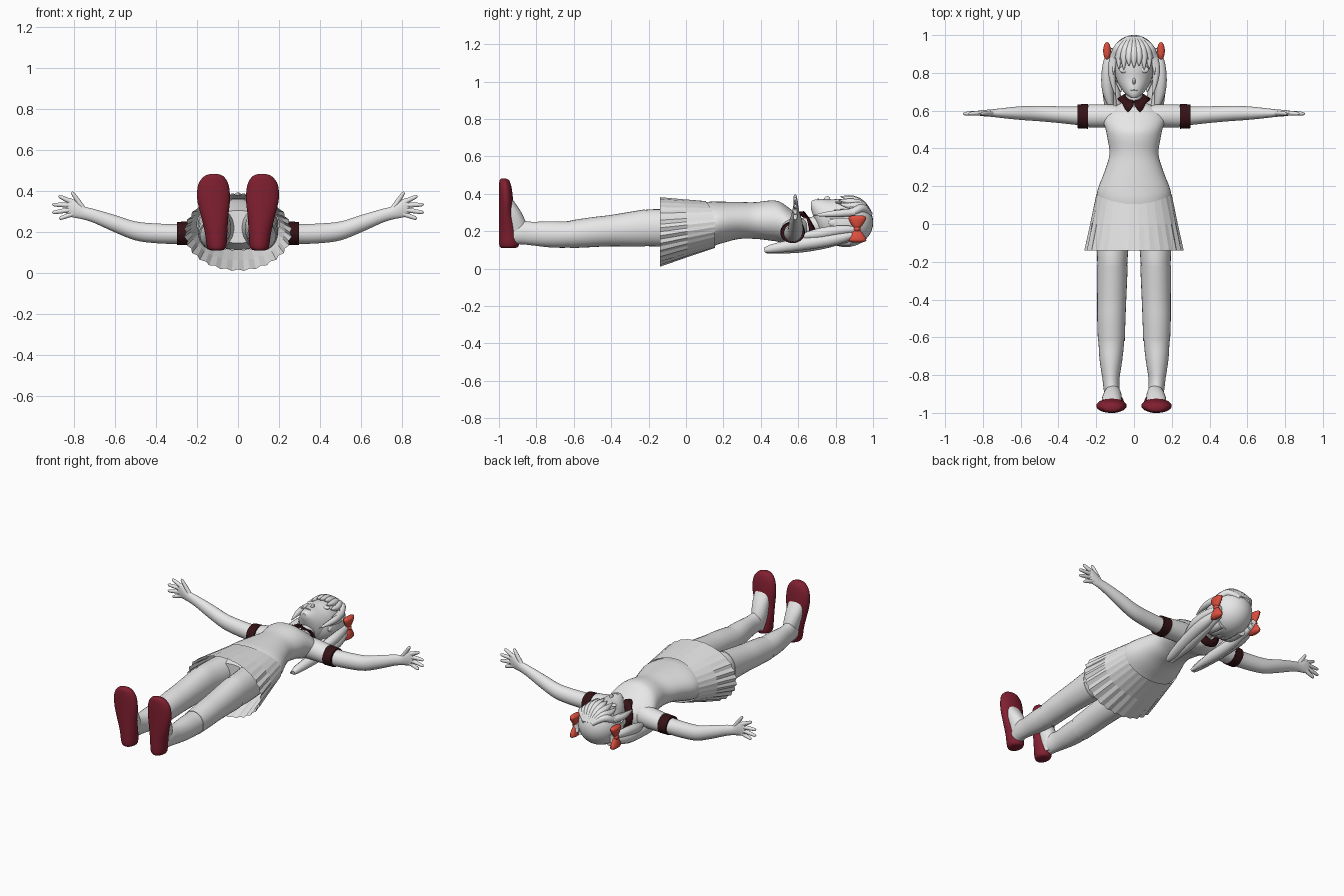
import bpy, bmesh, math
from mathutils import Vector

if "Cube" in bpy.data.objects:
    bpy.data.objects.remove(bpy.data.objects["Cube"])


def material(name, rgb):
    m = bpy.data.materials.new(name)
    m.diffuse_color = (*rgb, 1)
    m.use_nodes = True
    m.node_tree.nodes["Principled BSDF"].inputs["Base Color"].default_value = m.diffuse_color
    return m


GREY = material("light grey", (0.8, 0.8, 0.8))
SHOE = material("dark red", (0.22, 0.014, 0.03))
TRIM = material("dark maroon", (0.035, 0.006, 0.008))
BOW = material("bright red", (0.75, 0.08, 0.05))


def finish(name, bm, mat, mirror=False, angle=40):
    bmesh.ops.recalc_face_normals(bm, faces=bm.faces)
    me = bpy.data.meshes.new(name)
    bm.to_mesh(me)
    bm.free()
    me.materials.append(mat)
    me.shade_smooth()
    me.set_sharp_from_angle(angle=math.radians(angle))
    ob = bpy.data.objects.new(name, me)
    bpy.context.collection.objects.link(ob)
    if mirror:
        ob.modifiers.new("Mirror", 'MIRROR').use_mirror_merge = False
    return ob


def spline(rows, steps):
    """Catmull-Rom interpolation of tuples."""
    out = []
    for i in range(len(rows) - 1):
        a, b, c, d = (rows[max(i - 1, 0)], rows[i], rows[i + 1],
                      rows[min(i + 2, len(rows) - 1)])
        for s in range(steps):
            t = s / steps
            out.append([0.5 * (2 * q + (r - p) * t + (2 * p - 5 * q + 4 * r - w) * t * t
                               + (3 * q - p - 3 * r + w) * t ** 3)
                        for p, q, r, w in zip(a, b, c, d)])
    return out + [list(rows[-1])]


def loft(name, axis, rows, mat=GREY, mirror=False, n=28, steps=4):
    """Skin ellipses along an axis; row = (position, centre, radius, centre, radius)."""
    bm = bmesh.new()
    rings = []
    for t, c1, r1, c2, r2 in spline(rows, steps):
        ring = []
        for k in range(n):
            a = 2 * math.pi * k / n
            co = [c1 + r1 * math.cos(a), c2 + r2 * math.sin(a)]
            co.insert("xyz".index(axis), t)
            ring.append(bm.verts.new(co))
        rings.append(ring)
    for r, s in zip(rings, rings[1:]):
        for k in range(n):
            bm.faces.new((r[k], r[(k + 1) % n], s[(k + 1) % n], s[k]))
    bm.faces.new(rings[0])
    bm.faces.new(rings[-1])
    return finish(name, bm, mat, mirror)


def strand(name, pts, mat=GREY, mirror=False, n=10):
    """Tapered round tube along points (x, y, z, radius)."""
    path = spline(pts, 4)
    bm = bmesh.new()
    rings = []
    for i, p in enumerate(path):
        d = Vector(path[min(i + 1, len(path) - 1)][:3]) - Vector(path[max(i - 1, 0)][:3])
        rot = d.to_track_quat('Z', 'Y')
        rings.append([bm.verts.new(Vector(p[:3]) + rot @ Vector(
            (p[3] * math.cos(2 * math.pi * k / n), p[3] * math.sin(2 * math.pi * k / n), 0)))
            for k in range(n)])
    for r, s in zip(rings, rings[1:]):
        for k in range(n):
            bm.faces.new((r[k], r[(k + 1) % n], s[(k + 1) % n], s[k]))
    bm.faces.new(rings[0])
    bm.faces.new(rings[-1])
    return finish(name, bm, mat, mirror)


def ball(name, loc, rad, mat=GREY, mirror=False, cut=None):
    bm = bmesh.new()
    bmesh.ops.create_uvsphere(bm, u_segments=32, v_segments=20, radius=1)
    for v in bm.verts:
        v.co = [c + r * q for c, r, q in zip(loc, rad, v.co)]
    if cut:
        bmesh.ops.delete(bm, geom=[f for f in bm.faces if cut(f.calc_center_median())],
                         context='FACES')
    return finish(name, bm, mat, mirror)


# Torso and neck
loft("torso", 'y', [
    (-.05, 0, .13, .225, .08), (.05, 0, .18, .23, .112), (.12, 0, .195, .235, .122),
    (.18, 0, .193, .245, .113), (.28, 0, .155, .257, .099), (.37, 0, .13, .257, .098),
    (.45, 0, .14, .257, .107), (.5, 0, .15, .25, .108), (.55, 0, .165, .225, .1),
    (.59, 0, .155, .21, .085), (.62, 0, .11, .2, .07), (.645, 0, .055, .2, .06)], n=40)
loft("neck", 'y', [(.6, 0, .05, .215, .055), (.66, 0, .045, .225, .05), (.75, 0, .045, .235, .055)])

# Pleated skirt, flat faced, open at the hem
bm = bmesh.new()
rings = []
N = 56
for t in (0, .5, 1):
    ring = []
    for k in range(N):
        a = 2 * math.pi * k / N
        s = math.sin(a)
        amp = .035 if s < .6 else .012
        f = 1 + t * amp * (0.5 if k % 2 else -0.8)
        ring.append(bm.verts.new((
            (.2 + .06 * t) * f * math.cos(a),
            (.155 - .05 * max(s, 0) ** 2) * (1 - t) - .14 * t,
            .236 - .039 * t + (.125 + .06 * t) * f * s)))
    rings.append(ring)
for r, s in zip(rings, rings[1:]):
    for k in range(N):
        bm.faces.new((r[k], r[(k + 1) % N], s[(k + 1) % N], s[k]))
finish("pleated_skirt", bm, GREY, angle=3)

# Legs, stockings and feet
leg = [(.02, .1, .09, .22, .1), (-.12, .112, .084, .218, .1), (-.22, .115, .079, .217, .097),
       (-.4, .118, .074, .203, .081), (-.5, .12, .072, .195, .077), (-.62, .12, .068, .183, .071),
       (-.72, .122, .06, .183, .07), (-.82, .122, .045, .187, .063), (-.88, .118, .042, .192, .062),
       (-.95, .112, .035, .18, .05)]
loft("leg", 'y', leg, mirror=True)
loft("stocking", 'y', [(y, a, b + .003, c, d + .003) for y, a, b, c, d in leg[2:6]], mirror=True)
loft("foot", 'z', [(.14, .11, .03, -.92, .05), (.22, .112, .045, -.91, .06),
                   (.3, .118, .052, -.93, .05), (.37, .12, .05, -.955, .028)], mirror=True)
loft("shoe", 'z', [
    (.11, .105, .025, -.95, .035), (.125, .104, .046, -.946, .052), (.2, .107, .055, -.95, .05),
    (.28, .114, .067, -.96, .04), (.36, .119, .08, -.962, .038), (.43, .12, .074, -.966, .034),
    (.47, .118, .048, -.971, .026), (.482, .117, .018, -.975, .012)], SHOE, mirror=True)

# Arms, sleeves, cuffs and hands
arm = [(.06, .56, .055, .205, .06), (.12, .571, .057, .205, .06), (.24, .572, .056, .195, .053),
       (.3, .573, .049, .19, .049), (.4, .579, .044, .193, .048), (.5, .585, .041, .205, .046),
       (.6, .587, .036, .24, .042), (.7, .587, .026, .277, .034), (.75, .587, .02, .292, .032),
       (.79, .587, .017, .31, .042), (.82, .587, .013, .32, .045), (.835, .587, .007, .322, .036)]
loft("arm", 'x', arm, mirror=True)
loft("sleeve", 'x', [(x, a, b + .005, c, d + .005) for x, a, b, c, d in arm[:3]], mirror=True)
loft("cuff", 'x', [(.243, .57, .066, .194, .058), (.298, .57, .063, .192, .056)],
     TRIM, mirror=True)
for name, (x, z), (tx, tz) in [("thumb", (.755, .315), (.81, .395)),
                               ("index_finger", (.81, .345), (.875, .376)),
                               ("middle_finger", (.815, .33), (.905, .333)),
                               ("ring_finger", (.815, .308), (.905, .294)),
                               ("little_finger", (.8, .29), (.872, .264))]:
    strand(name, [(x, .587, z, .013), ((x + tx) / 2, .586, (z + tz) / 2, .0115),
                  (x * .1 + tx * .9, .584, z * .1 + tz * .9, .0085), (tx, .583, tz, .002)],
           mirror=True)

# Collar, split at the front with two points
bm = bmesh.new()
rows = []
for k in range(41):
    a = .1 + (2 * math.pi - .2) * k / 40
    front = max(math.cos(a), 0)
    dip = math.exp(-((min(a, 2 * math.pi - a) - .42) / .28) ** 2)
    rows.append([bm.verts.new((.048 * math.sin(a), .69 - .035 * front, .215 + .062 * math.cos(a))),
                 bm.verts.new((.088 * math.sin(a), .665 - .02 * front - .05 * dip,
                               .212 + .096 * math.cos(a)))])
for p, q in zip(rows, rows[1:]):
    bm.faces.new((p[0], q[0], q[1], p[1]))
finish("collar", bm, TRIM).modifiers.new("Solidify", 'SOLIDIFY').thickness = .008

# Head and face
loft("head", 'y', [
    (.667, 0, .014, .34, .018), (.685, 0, .04, .318, .05), (.72, 0, .07, .278, .094),
    (.77, 0, .095, .26, .109), (.83, 0, .108, .255, .118), (.9, 0, .1, .25, .115),
    (.96, 0, .06, .25, .08)], n=32)
ball("nose", (0, .755, .367), (.009, .017, .02))
ball("mouth", (0, .707, .37), (.018, .004, .006))
ball("eye", (.052, .817, .354), (.026, .018, .009), mirror=True)
ball("ear", (.106, .79, .245), (.012, .028, .02), mirror=True)

# Hair cap open at the face, fringe and side locks
ball("hair_cap", (0, .855, .247), (.13, .146, .132),
     cut=lambda c: c.y < .88 and c.z > .275)
for i in range(9):
    x = (i - 4) * .026
    tip = .385 - 6.5 * x * x
    strand("fringe_lock", [(x * .25, .985, .29, .014), (x * .75, .94, .345 - 2 * x * x, .022),
                           (x, .885, tip - .012, .02),
                           (x * 1.04, .825 + .014 * (i % 2) - 3 * x * x, tip, .002)])
strand("side_lock", [(.105, .9, .3, .02), (.118, .82, .295, .02), (.112, .75, .29, .014),
                     (.098, .68, .285, .002)], mirror=True)
for x in (-.07, -.035, 0, .035, .07):
    strand("nape_lock", [(x, .88, .15, .03), (x * 1.1, .78, .155, .028),
                         (x, .7, .175, .003)])

# Pigtails
strand("pigtail_outer", [(.125, .93, .21, .015), (.143, .82, .205, .027), (.138, .7, .185, .029),
                         (.11, .575, .165, .003)], mirror=True)
strand("pigtail_middle", [(.125, .93, .19, .015), (.138, .8, .16, .034), (.12, .62, .132, .036),
                          (.1, .47, .108, .026), (.095, .42, .098, .014)], mirror=True)
strand("pigtail_inner", [(.115, .91, .17, .015), (.11, .76, .14, .03), (.095, .6, .115, .032),
                         (.075, .43, .088, .008)], mirror=True)

# Hair bows: a knot and two flaring lobes
ball("bow_knot", (.143, .915, .212), (.018, .018, .016), BOW, mirror=True)
for name, s in (("bow_upper_lobe", 1), ("bow_lower_lobe", -1)):
    loft(name, 'z', [(.212, .142, .01, .915, .012), (.212 + .032 * s, .143, .018, .915, .036),
                     (.212 + .06 * s, .143, .02, .917, .047),
                     (.212 + .072 * s, .143, .008, .917, .028)], BOW, mirror=True, n=16)
